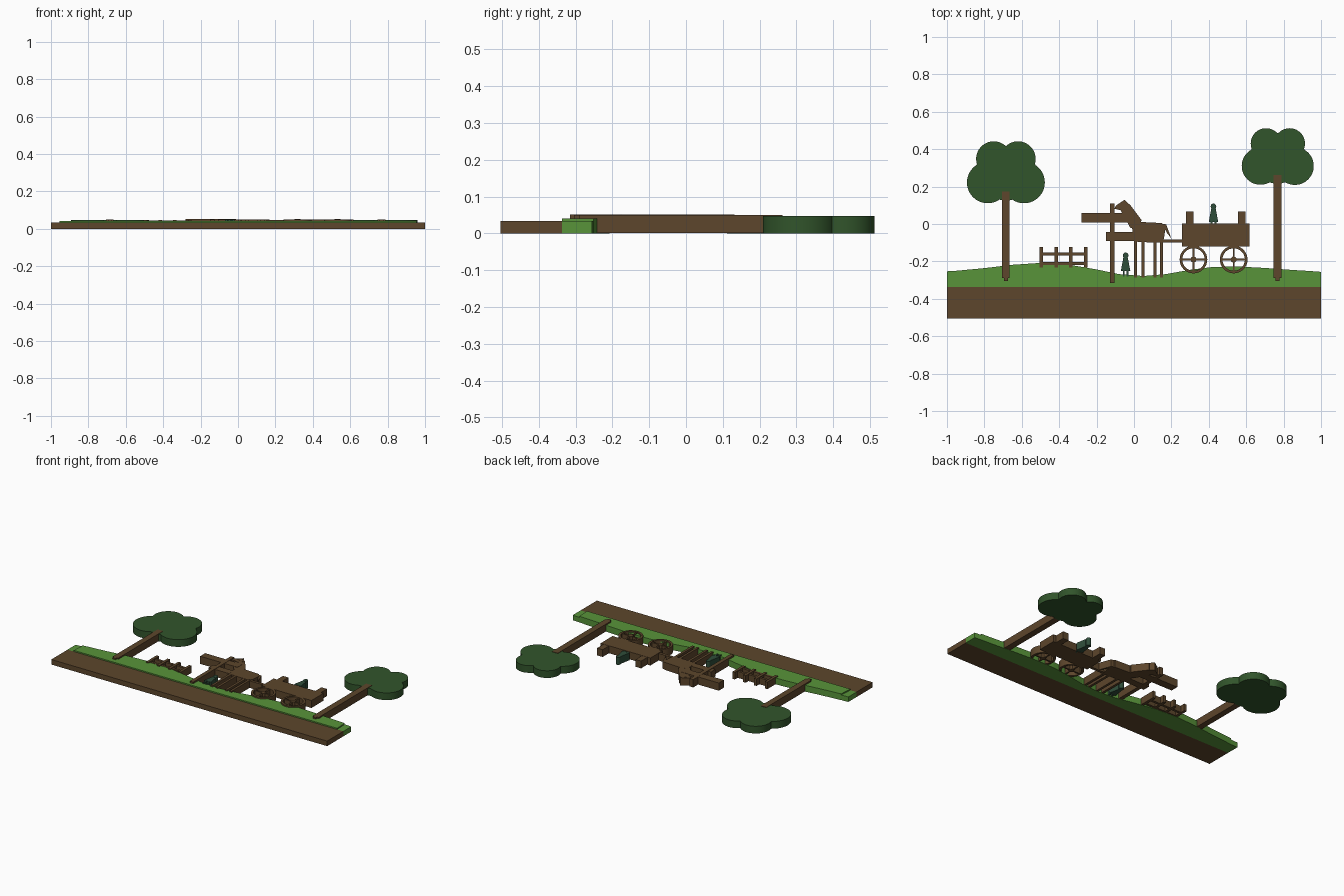
import bpy, bmesh, math
from mathutils import Vector

if "Cube" in bpy.data.objects:
    bpy.data.objects.remove(bpy.data.objects["Cube"])


def material(name, rgb):
    m = bpy.data.materials.new(name)
    m.diffuse_color = (*rgb, 1)
    m.use_nodes = True
    m.node_tree.nodes["Principled BSDF"].inputs["Base Color"].default_value = m.diffuse_color
    return m


BROWN = material("brown_wood", (0.109, 0.061, 0.025))
GRASS = material("grass_green", (0.098, 0.296, 0.042))
LEAF = material("leaf_green", (0.031, 0.089, 0.024))
CLOTH = material("figure_green", (0.028, 0.074, 0.042))


def finish(name, bm, mat, smooth):
    bmesh.ops.recalc_face_normals(bm, faces=bm.faces)
    me = bpy.data.meshes.new(name)
    bm.to_mesh(me)
    bm.free()
    me.materials.append(mat)
    ob = bpy.data.objects.new(name, me)
    bpy.context.collection.objects.link(ob)
    if smooth:
        bpy.ops.object.select_all(action='DESELECT')
        ob.select_set(True)
        bpy.context.view_layer.objects.active = ob
        bpy.ops.object.shade_smooth_by_angle(angle=math.radians(30))
    return ob


def plate(name, pts, top, mat=BROWN, bottom=0.001, smooth=False):
    """Extrude a flat outline from bottom to top."""
    bm = bmesh.new()
    f = bm.faces.new([bm.verts.new((x, y, bottom)) for x, y in pts])
    up = bmesh.ops.extrude_face_region(bm, geom=[f])["geom"]
    bmesh.ops.translate(bm, vec=(0, 0, top - bottom),
                        verts=[v for v in up if isinstance(v, bmesh.types.BMVert)])
    return finish(name, bm, mat, smooth)


def box(name, x0, x1, y0, y1, top, mat=BROWN, bottom=0.001):
    return plate(name, [(x0, y0), (x1, y0), (x1, y1), (x0, y1)], top, mat, bottom)


def circle(cx, cy, r, n=32):
    return [(cx + r * math.cos(2 * math.pi * i / n), cy + r * math.sin(2 * math.pi * i / n))
            for i in range(n)]


def ring(name, cx, cy, r_out, r_in, top, n=32):
    bm = bmesh.new()
    loops = [[bm.verts.new((x, y, z)) for x, y in circle(cx, cy, r, n)]
             for r, z in ((r_out, 0.001), (r_out, top), (r_in, top), (r_in, 0.001))]
    for k in range(4):
        a, b = loops[k], loops[(k + 1) % 4]
        for i in range(n):
            j = (i + 1) % n
            bm.faces.new((a[i], a[j], b[j], b[i]))
    return finish(name, bm, BROWN, True)


def crown(name, cx, cy, lobes, top):
    """Single outline around several overlapping round lobes."""
    pts = []
    for i in range(144):
        a = 2 * math.pi * i / 144
        d = Vector((math.cos(a), math.sin(a)))
        far = 0
        for x, y, r in lobes:
            c = Vector((x - cx, y - cy))
            along = c.dot(d)
            disc = r * r - (c.length_squared - along * along)
            if disc > 0:
                far = max(far, along + math.sqrt(disc))
        pts.append((cx + far * d.x, cy + far * d.y))
    plate(name, pts, top, LEAF, 0.0, True)


# Ground slab and rolling grass in two layers
HILL = [(-1, -.253), (-.95, -.25), (-.8, -.236), (-.65, -.218), (-.5, -.208), (-.35, -.217),
        (-.2, -.243), (-.08, -.268), (.05, -.278), (.17, -.268), (.3, -.245), (.42, -.23),
        (.55, -.227), (.7, -.235), (.85, -.246), (.95, -.252), (1, -.256)]
box("ground_slab", -1, 1, -.505, -.337, .033, BROWN, 0)
plate("grass_bank", [(-1, -.337), (1, -.337)] + HILL[::-1], .033, GRASS, 0)
plate("grass_top", [(-.955, -.337), (.955, -.337)] + HILL[-2:0:-1], .041, GRASS, .03)

# Trees
crown("left_tree_crown", -.685, .24,
      [(-.782, .222, .111), (-.588, .222, .111), (-.75, .348, .094), (-.62, .348, .094),
       (-.685, .24, .115)], .047)
box("left_tree_trunk", -.705, -.665, -.29, .175, .0495)
box("left_tree_foot", -.695, -.675, -.305, -.29, .0495)
crown("right_tree_crown", .767, .33,
      [(.676, .31, .1), (.86, .31, .101), (.706, .43, .082), (.832, .43, .082),
       (.767, .32, .105)], .047)
box("right_tree_trunk", .746, .788, -.29, .262, .0495)
box("right_tree_foot", .757, .777, -.305, -.29, .0495)

# Fence
for i in range(4):
    x = -.495 + i * .0787
    box("fence_post", x - .009, x + .009, -.232, -.123, .047)
for y in (-.16, -.21):
    box("fence_rail", -.502, -.25, y - .008, y + .008, .043)

# Signpost
box("sign_post", -.129, -.104, -.315, .11, .052)
box("upper_sign_board", -.28, -.01, .008, .06, .051)
box("lower_sign_board", -.15, .005, -.09, -.043, .049)

# Horse
plate("horse_body", [(-.01, -.02), (.012, .012), (.15, .005), (.168, -.02), (.16, -.08),
                     (.14, -.1), (.02, -.096), (-.005, -.07)], .05)
plate("horse_neck", [(-.07, .07), (-.025, .108), (.04, .022), (.03, -.03), (-.02, -.02)], .0495)
plate("horse_head", [(-.105, .082), (-.095, .1), (-.05, .13), (-.022, .1), (-.05, .068)], .0505)
plate("horse_ear", [(-.078, .1), (-.05, .132), (-.045, .095)], .052)
for x in (.009, .048, .113, .146):
    box("horse_leg", x - .008, x + .008, -.285, -.08, .049)
plate("horse_tail", [(.148, .002), (.172, -.002), (.2, -.078), (.178, -.05)], .048)

# Cart with wheels
box("cart_shaft", .12, .26, -.1, -.082, .047)
box("cart_body", .256, .617, -.121, .003, .05)
for x in (.298, .577):
    box("cart_post", x - .02, x + .02, 0, .068, .0485)
for x in (.318, .533):
    y = -.19
    ring("wheel_rim", x, y, .074, .06, .05)
    box("wheel_spoke", x - .005, x + .005, y - .064, y + .064, .047)
    box("wheel_spoke", x - .064, x + .064, y - .005, y + .005, .047)
    plate("wheel_hub", circle(x, y, .016, 20), .051, smooth=True)


# Small standing figures
def figure(x, y, top):
    plate("figure_head", circle(x, y + .112, .015, 20), top, CLOTH, smooth=True)
    plate("figure_coat", [(x - .025, y + .03), (x + .025, y + .03), (x + .012, y + .1),
                          (x - .012, y + .1)], top - .001, CLOTH)
    for s in (-1, 1):
        box("figure_leg", x + s * .01 - .005, x + s * .01 + .005, y, y + .032, top - .002, CLOTH)


figure(-.045, -.28, .05)
figure(.425, -.018, .05)
